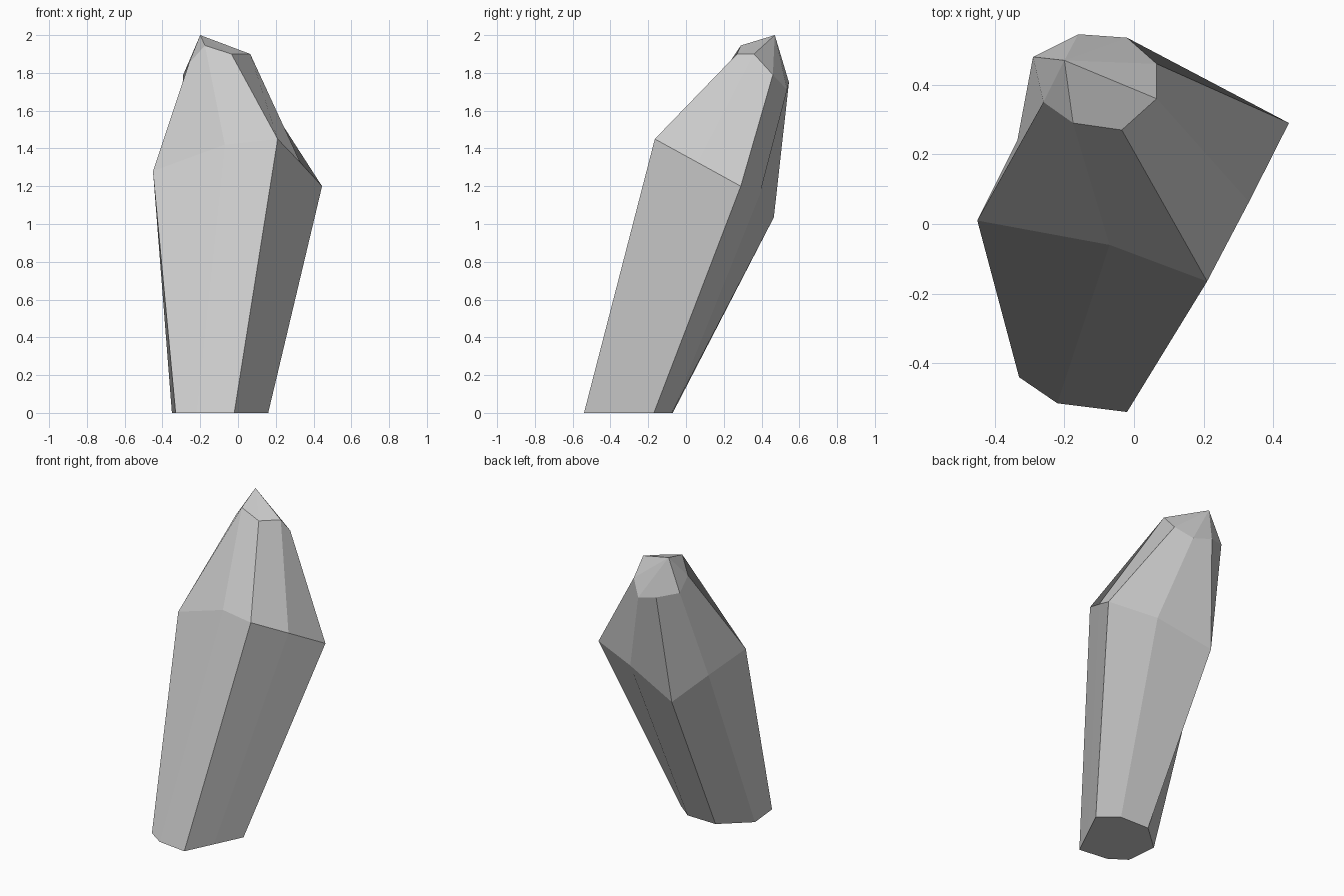
import bpy, bmesh

if "Cube" in bpy.data.objects:
    bpy.data.objects.remove(bpy.data.objects["Cube"])

# Cross-sections of the leaning eight-sided crystal, listed counter-clockwise
base = [(-.33, -.44, 0), (-.22, -.515, 0), (-.02, -.54, 0), (.07, -.355, 0),
        (.16, -.17, 0), (.04, -.075, 0), (-.17, -.07, 0), (-.35, -.23, 0)]
girdle = [(-.45, .01, 1.28), (-.07, -.06, 1.42), (.21, -.165, 1.45), (.33, .063, 1.325),
          (.445, .29, 1.20), (.14, .39, 1.155), (-.22, .465, 1.035), (-.335, .24, 1.16)]
shoulder = [(-.26, .35, 1.85), (-.175, .29, 1.945), (-.035, .27, 1.90), (.065, .36, 1.90),
            (.065, .46, 1.79), (-.02, .535, 1.71), (-.16, .545, 1.75), (-.29, .48, 1.79)]
tip = (-.2, .47, 2.0)

bm = bmesh.new()
rings = [[bm.verts.new(p) for p in ring] for ring in (base, girdle, shoulder)]
apex = bm.verts.new(tip)
n = len(base)

# Flat underside
bm.faces.new(reversed(rings[0]))

# Long body facets and tapering shoulder facets
for low, high in zip(rings, rings[1:]):
    for i in range(n):
        j = (i + 1) % n
        bm.faces.new((low[i], low[j], high[j], high[i]))

# Pointed tip
for i in range(n):
    bm.faces.new((rings[2][i], rings[2][(i + 1) % n], apex))

bmesh.ops.recalc_face_normals(bm, faces=bm.faces)
mesh = bpy.data.meshes.new("crystal_shard")
bm.to_mesh(mesh)
bm.free()
bpy.context.collection.objects.link(bpy.data.objects.new("crystal_shard", mesh))
